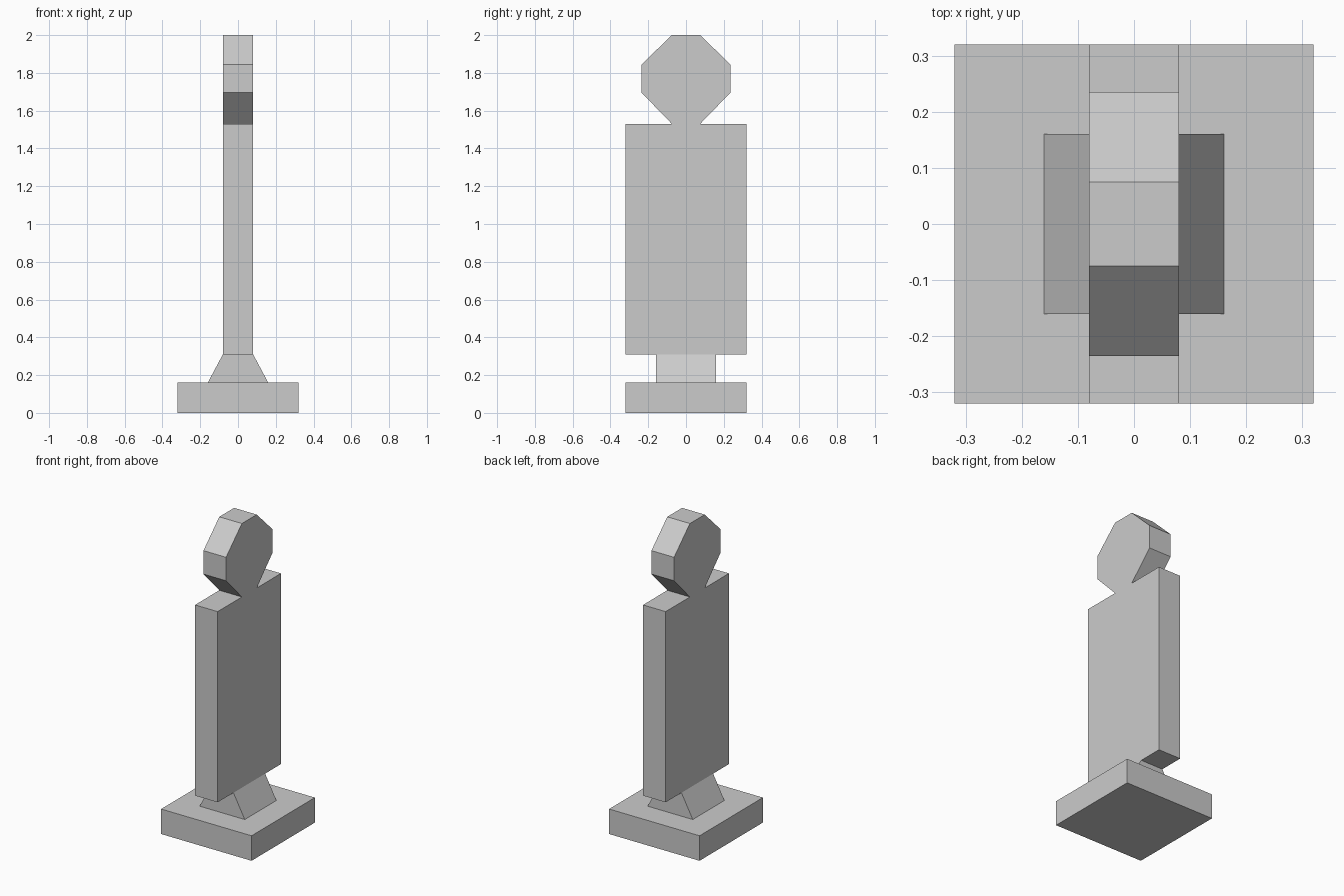
import bpy
import bmesh
from mathutils import Vector

if "Cube" in bpy.data.objects:
    bpy.data.objects.remove(bpy.data.objects["Cube"])


def prism(name, profile, axis, half):
    """Extrude a (horizontal, z) profile symmetrically along the x or y axis."""
    def place(h, z, d):
        return (d, h, z) if axis == 'x' else (h, d, z)

    bm = bmesh.new()
    face = bm.faces.new([bm.verts.new(place(h, z, -half)) for h, z in profile])
    ext = bmesh.ops.extrude_face_region(bm, geom=[face], use_keep_orig=True)
    moved = [v for v in ext['geom'] if isinstance(v, bmesh.types.BMVert)]
    bmesh.ops.translate(bm, verts=moved, vec=Vector(place(0, 0, 2 * half)))
    bmesh.ops.recalc_face_normals(bm, faces=bm.faces)
    mesh = bpy.data.meshes.new(name)
    bm.to_mesh(mesh)
    bm.free()
    obj = bpy.data.objects.new(name, mesh)
    bpy.context.collection.objects.link(obj)
    return obj


def mirrored(half_profile):
    """Complete a right-hand profile, listed bottom to top, with its left half."""
    return half_profile + [(-h, z) for h, z in reversed(half_profile)]


# Square base slab
prism("base", mirrored([(0.32, 0), (0.32, 0.16)]), 'y', 0.32)

# Tapered foot between base and panel
prism("tapered_foot", mirrored([(0.16, 0.16), (0.08, 0.31)]), 'y', 0.16)

# Tall flat panel
prism("panel", mirrored([(0.32, 0.31), (0.32, 1.53)]), 'x', 0.08)

# Octagonal lamp head
prism("lamp_head", mirrored([(0.075, 1.53), (0.235, 1.695),
                             (0.235, 1.845), (0.075, 2.0)]), 'x', 0.08)
